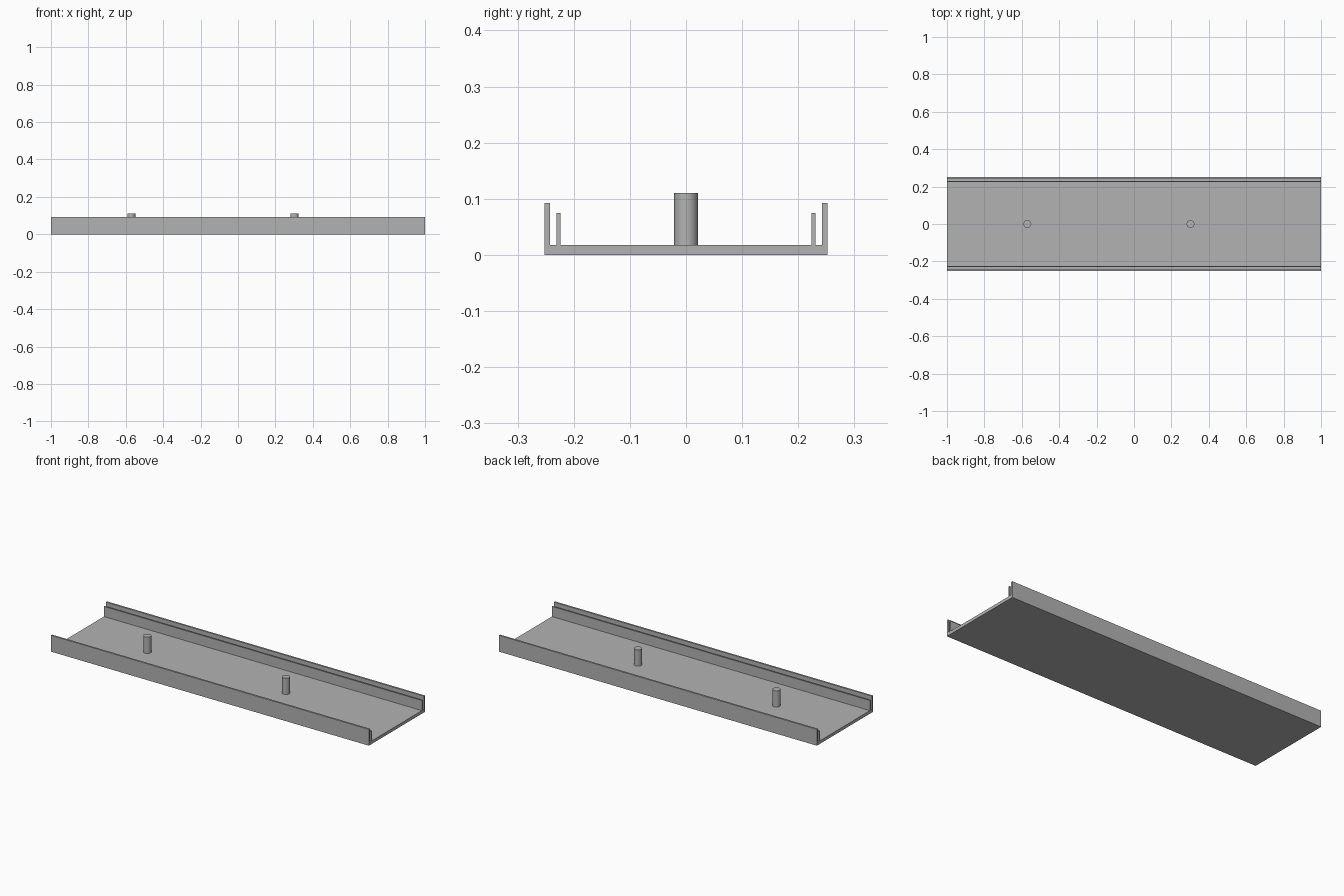
import bpy
import bmesh

default = bpy.data.objects.get("Cube")
if default:
    bpy.data.objects.remove(default, do_unlink=True)

LENGTH = 2.0
FLOOR = 0.0175
POST_TOP = 0.11

grey = bpy.data.materials.new("plain grey")
grey.use_nodes = True
colour = (0.45, 0.45, 0.45, 1)
grey.diffuse_color = colour
grey.node_tree.nodes["Principled BSDF"].inputs["Base Color"].default_value = colour

# Channel: half cross-section (y, z), mirrored and extruded along x
half = [(0.2525, 0), (0.2525, 0.0925), (0.242, 0.0925), (0.242, FLOOR),
        (0.2305, FLOOR), (0.2305, 0.075), (0.2235, 0.075), (0.2235, FLOOR)]
profile = half + [(-y, z) for y, z in reversed(half)]

bm = bmesh.new()
face = bm.faces.new([bm.verts.new((-LENGTH / 2, y, z)) for y, z in profile])
extruded = bmesh.ops.extrude_face_region(bm, geom=[face], use_keep_orig=True)
end_verts = [v for v in extruded["geom"] if isinstance(v, bmesh.types.BMVert)]
bmesh.ops.translate(bm, verts=end_verts, vec=(LENGTH, 0, 0))
bmesh.ops.recalc_face_normals(bm, faces=bm.faces)
mesh = bpy.data.meshes.new("channel")
bm.to_mesh(mesh)
bm.free()
channel = bpy.data.objects.new("channel", mesh)
bpy.context.collection.objects.link(channel)
mesh.materials.append(grey)

# Two round posts standing on the floor
for name, x in (("right_post", -0.57), ("left_post", 0.302)):
    base = FLOOR - 0.005
    bpy.ops.mesh.primitive_cylinder_add(
        vertices=48, radius=0.021, depth=POST_TOP - base,
        location=(x, 0, (POST_TOP + base) / 2))
    post = bpy.context.object
    post.name = name
    post.data.materials.append(grey)
    bpy.ops.object.shade_smooth_by_angle()
